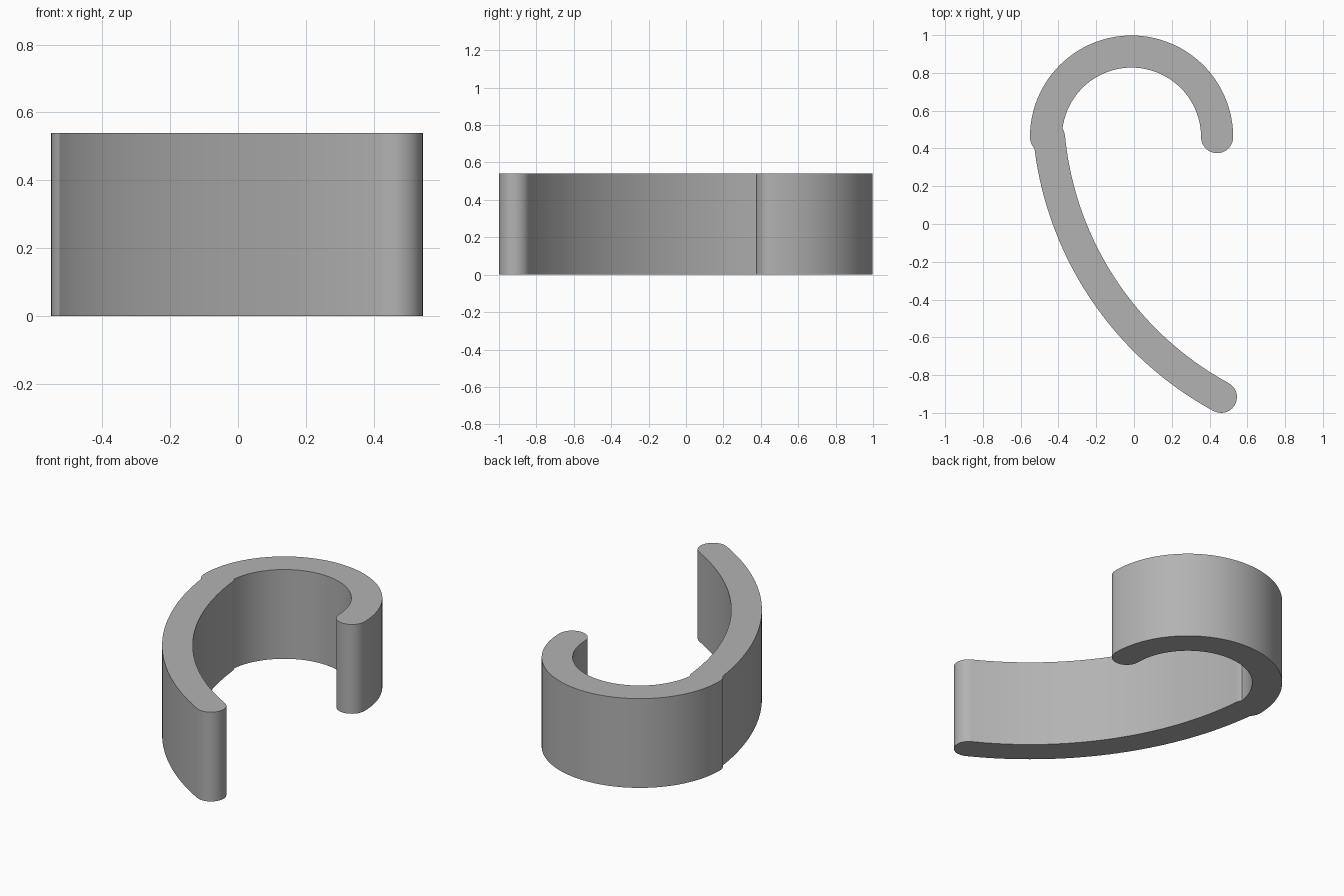
import bpy, bmesh
from math import pi, sin, cos, atan2, radians, hypot
from mathutils import Vector

cube = bpy.data.objects.get("Cube")
if cube:
    bpy.data.objects.remove(cube, do_unlink=True)

HEIGHT = 0.54

grey = bpy.data.materials.new("mid grey")
grey.use_nodes = True
colour = (0.45, 0.45, 0.45, 1)
grey.diffuse_color = colour
grey.node_tree.nodes["Principled BSDF"].inputs["Base Color"].default_value = colour


def arc(centre, radius, start, end, steps):
    """Points along a circular arc."""
    angles = [start + (end - start) * i / steps for i in range(steps + 1)]
    return [Vector((centre[0] + radius * cos(a), centre[1] + radius * sin(a))) for a in angles]


def curved_bar(name, centre, radius, start, end, half):
    """Upright bar that follows an arc counter-clockwise, with round ends."""
    tip, tail = (arc(centre, radius, a, a, 1)[0] for a in (end, start))
    outline = arc(centre, radius + half, start, end, 64)
    outline += arc(tip, half, end, end + pi, 20)[1:]
    outline += arc(centre, radius - half, end, start, 64)[1:]
    outline += arc(tail, half, start + pi, start + 2 * pi, 20)[1:-1]
    bm = bmesh.new()
    base = bm.faces.new([bm.verts.new((p.x, p.y, 0)) for p in outline])
    top = bmesh.ops.extrude_face_region(bm, geom=[base])["geom"]
    verts = [v for v in top if isinstance(v, bmesh.types.BMVert)]
    bmesh.ops.translate(bm, verts=verts, vec=(0, 0, HEIGHT))
    bmesh.ops.recalc_face_normals(bm, faces=bm.faces)
    mesh = bpy.data.meshes.new(name)
    bm.to_mesh(mesh)
    bm.free()
    mesh.materials.append(grey)
    obj = bpy.data.objects.new(name, mesh)
    bpy.context.collection.objects.link(obj)
    return obj


# Half-circle hook
hook = curved_bar("curved_hook", (-0.013, 0.46), 0.453, 0, pi, 0.085)

# Long shallow arm, an arc between two end points
first, last = Vector((-0.449, 0.46)), Vector((0.461, -0.916))
sweep = radians(56)
chord = last - first
radius = chord.length / (2 * sin(sweep / 2))
side = Vector((-chord.y, chord.x)).normalized()
centre = (first + last) / 2 + side * radius * cos(sweep / 2)
middle = atan2(-side.y, -side.x)
arm = curved_bar("long_arm", centre, radius, middle - sweep / 2, middle + sweep / 2, 0.084)

# Merge the arm into the hook
join = hook.modifiers.new("join arm", "BOOLEAN")
join.operation = "UNION"
join.solver = "EXACT"
join.object = arm
bpy.context.view_layer.objects.active = hook
hook.select_set(True)
bpy.ops.object.modifier_apply(modifier=join.name)
bpy.data.objects.remove(arm, do_unlink=True)
bpy.ops.object.shade_smooth_by_angle(angle=radians(30))
